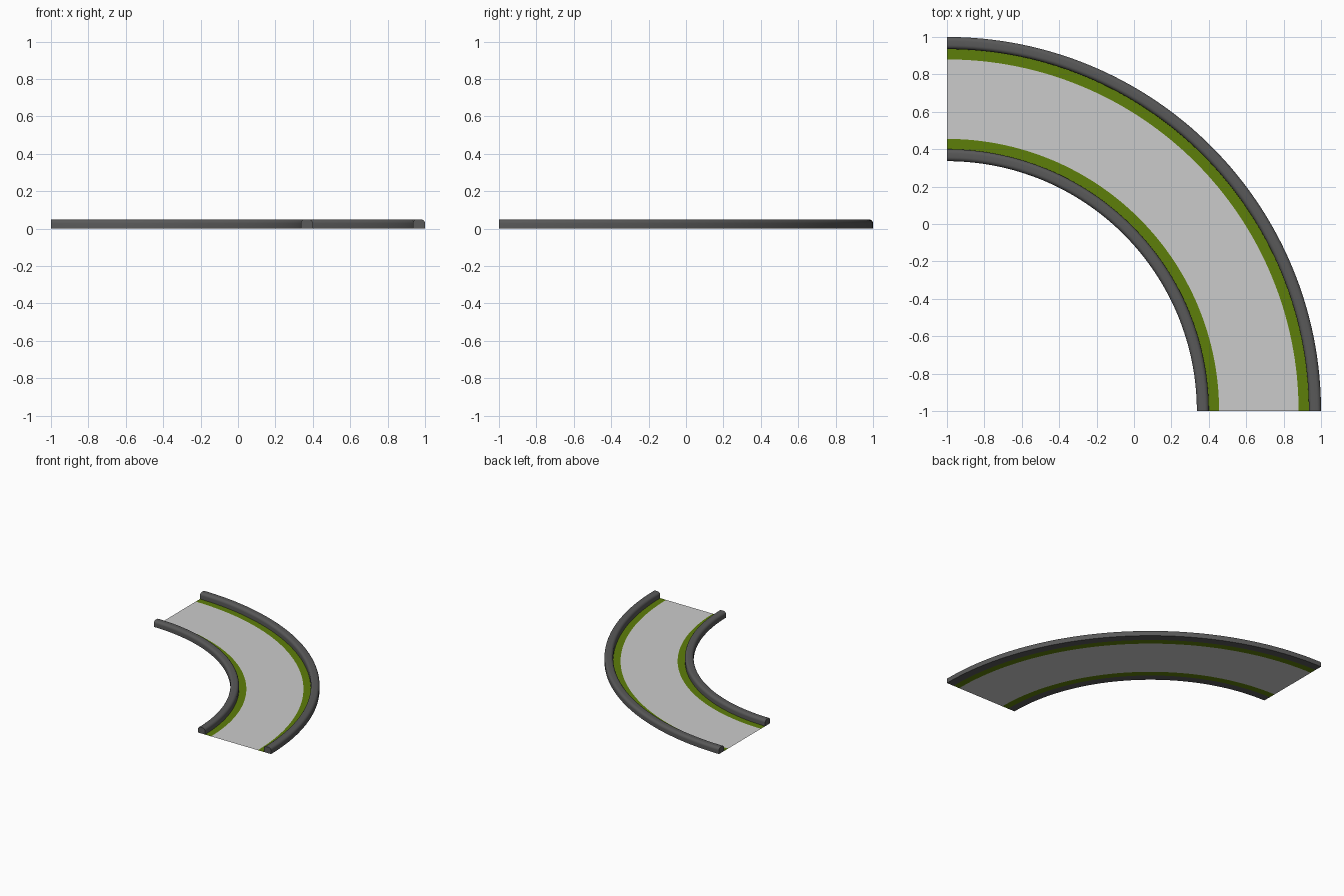
import bpy
from math import sin, cos, pi

if "Cube" in bpy.data.objects:
    bpy.data.objects.remove(bpy.data.objects["Cube"])

CENTRE = (-1.0, -1.0)   # centre of the quarter turn
STEPS = 64


def material(name, rgb):
    m = bpy.data.materials.new(name)
    m.diffuse_color = (*rgb, 1)
    m.use_nodes = True
    m.node_tree.nodes["Principled BSDF"].inputs["Base Color"].default_value = m.diffuse_color
    return m


def sweep(name, profile, closed, mat=None):
    """Sweep a (radius, z) profile through the quarter turn."""
    n = len(profile)
    verts = []
    for i in range(STEPS + 1):
        a = pi / 2 * i / STEPS
        verts += [(CENTRE[0] + r * cos(a), CENTRE[1] + r * sin(a), z) for r, z in profile]
    faces = []
    for i in range(STEPS):
        for j in range(n if closed else n - 1):
            k = (j + 1) % n
            faces.append((i * n + j, i * n + k, (i + 1) * n + k, (i + 1) * n + j))
    if closed:
        faces += [tuple(range(n))[::-1], tuple(range(STEPS * n, STEPS * n + n))]
    else:
        faces = [f[::-1] for f in faces]
    mesh = bpy.data.meshes.new(name)
    mesh.from_pydata(verts, [], [f[::-1] for f in faces])
    mesh.update()
    obj = bpy.data.objects.new(name, mesh)
    bpy.context.collection.objects.link(obj)
    if mat:
        mesh.materials.append(mat)
    bpy.ops.object.select_all(action='DESELECT')
    obj.select_set(True)
    bpy.context.view_layer.objects.active = obj
    bpy.ops.object.shade_smooth_by_angle(angle=0.7)
    return obj


def rail_profile(r0, r1, height=0.05, radius=0.022, seg=6):
    """Upright rail section, flat below with rounded top corners."""
    pts = [(r0, 0), (r1, 0)]
    for cx, start in ((r1 - radius, 0), (r0 + radius, pi / 2)):
        for i in range(seg + 1):
            a = start + pi / 2 * i / seg
            pts.append((cx + radius * cos(a), height - radius + radius * sin(a)))
    return pts


dark = material("dark_grey", (0.1, 0.1, 0.1))
green = material("green", (0.11, 0.21, 0.003))

# Flat road surface and its green edge stripes
sweep("road", [(1.455, 0), (1.88, 0)], False)
sweep("inner_stripe", [(1.40, 0), (1.455, 0)], False, green)
sweep("outer_stripe", [(1.88, 0), (1.935, 0)], False, green)

# Raised rails on both sides
sweep("inner_rail", rail_profile(1.336, 1.40), True, dark)
sweep("outer_rail", rail_profile(1.935, 2.0), True, dark)
